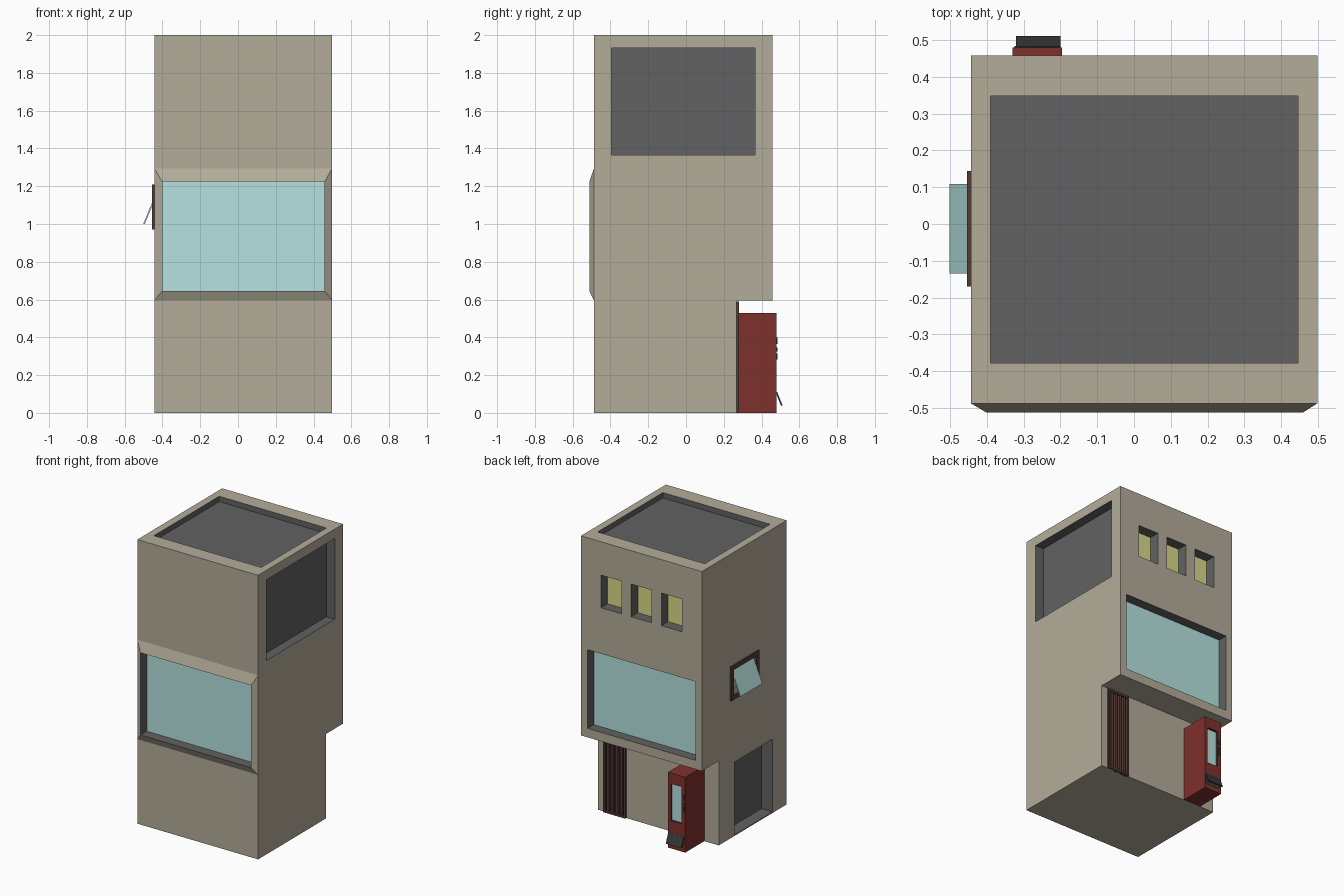
import bpy, bmesh, math
from mathutils import Vector

if "Cube" in bpy.data.objects:
    bpy.data.objects.remove(bpy.data.objects["Cube"])


def material(name, r, g, b):
    m = bpy.data.materials.new(name)
    m.diffuse_color = (*[(c / 255) ** 2.2 for c in (r, g, b)], 1)
    m.use_nodes = True
    m.node_tree.nodes["Principled BSDF"].inputs["Base Color"].default_value = m.diffuse_color
    return m


WALL = material("wall", 178, 171, 152)
GREY = material("dark_grey", 98, 98, 98)
GLASS = material("glass", 180, 225, 222)
YELLOW = material("lit_glass", 215, 216, 135)
RED = material("red_paint", 126, 52, 48)
BROWN = material("brown_metal", 84, 62, 57)
DARK = material("dark_metal", 58, 60, 60)


def box(name, xs, ys, zs, mat, rot=(0, 0, 0)):
    """Box from three (min, max) ranges, optionally turned about its centre."""
    lo, hi = Vector((xs[0], ys[0], zs[0])), Vector((xs[1], ys[1], zs[1]))
    bm = bmesh.new()
    bmesh.ops.create_cube(bm, size=1)
    bmesh.ops.scale(bm, vec=hi - lo, verts=bm.verts)
    me = bpy.data.meshes.new(name)
    bm.to_mesh(me)
    bm.free()
    me.materials.append(mat)
    ob = bpy.data.objects.new(name, me)
    ob.location = (lo + hi) / 2
    ob.rotation_euler = rot
    bpy.context.collection.objects.link(ob)
    return ob


def cut(target, xs, ys, zs, mat=GREY):
    """Carve a box-shaped recess whose walls take the given material."""
    cutter = box("cutter", xs, ys, zs, mat)
    cutter.hide_render = True
    mod = target.modifiers.new("recess", 'BOOLEAN')
    mod.operation, mod.object, mod.solver = 'DIFFERENCE', cutter, 'EXACT'
    mod.material_mode = 'TRANSFER'
    bpy.context.view_layer.update()
    bpy.context.view_layer.objects.active = target
    bpy.ops.object.modifier_apply(modifier=mod.name)
    bpy.data.objects.remove(cutter)


def grow(r, d=0.004):
    return (r[0] - d, r[1] + d)


X0, X1, Y0, Y1 = -0.443, 0.498, -0.487, 0.457
STEP = 0.595          # underside of the overhanging upper floors
LOW_Y = 0.268         # back wall of the ground floor

# main volumes
lower = box("ground_floor", (X0, X1), (Y0, LOW_Y), (0, STEP), WALL)
upper = box("upper_floors", (X0, X1), (Y0, Y1), (STEP, 2), WALL)

# roof well and side balcony recess
cut(upper, (-0.39, 0.445), (-0.378, 0.348), (1.962, 2.1))
cut(upper, (X1 - 0.066, 0.6), (-0.395, 0.366), (1.365, 1.933))

# front window with its projecting bevelled surround
fx, fz = (-0.401, 0.459), (0.645, 1.224)
cut(upper, fx, (-0.6, -0.43), fz)
box("front_window_glass", grow(fx), (-0.442, -0.425), grow(fz), GLASS)


def rect(xs, zs, y):
    return [(xs[0], y, zs[0]), (xs[1], y, zs[0]), (xs[1], y, zs[1]), (xs[0], y, zs[1])]


bm = bmesh.new()
loops = [[bm.verts.new(p) for p in r] for r in (
    rect((X0, X1), (STEP, 1.295), Y0), rect(fx, fz, -0.512), rect(fx, fz, Y0))]
for k in range(2):
    for i in range(4):
        j = (i + 1) % 4
        f = bm.faces.new((loops[k][i], loops[k][j], loops[k + 1][j], loops[k + 1][i]))
        f.material_index = k
me = bpy.data.meshes.new("front_window_surround")
bm.to_mesh(me)
bm.free()
me.materials.append(WALL)
me.materials.append(GREY)
bpy.context.collection.objects.link(bpy.data.objects.new("front_window_surround", me))

# back windows: one wide, three small lit ones above
bx, bz = (-0.394, 0.447), (0.658, 1.212)
cut(upper, bx, (0.375, 0.6), bz)
box("back_window_glass", grow(bx), (0.37, 0.387), grow(bz), GLASS)
for i in range(3):
    c = 0.263 - 0.236 * i
    sx, sz = (c - 0.08, c + 0.08), (1.535, 1.765)
    cut(upper, sx, (0.373, 0.6), sz)
    box(f"small_window_glass_{i + 1}", grow(sx), (0.368, 0.383), grow(sz), YELLOW)

# left window: frame, lit room behind, tilted pane
wy, wz = (-0.138, 0.112), (1.0, 1.18)
cut(upper, (-0.6, -0.37), wy, wz)
box("left_window_room", (-0.382, -0.365), grow(wy), grow(wz), YELLOW)
frame = box("left_window_frame", (-0.454, X0 + 0.004), (-0.17, 0.144), (0.97, 1.21), BROWN)
cut(frame, (-0.6, -0.3), wy, wz, BROWN)
box("left_window_pane", (-0.465, -0.457), (-0.134, 0.108), (0.993, 1.183), GLASS,
    (0, math.atan2(0.073, 0.175), 0))

# side doorway
cut(lower, (-0.6, X0 + 0.086), (-0.33, 0.093), (0.008, 0.52))

# slatted back door
dx = (0.276, 0.45)
door = box("back_door_frame", dx, (LOW_Y - 0.012, LOW_Y + 0.012), (0, 0.59), BROWN)
cut(lower, (dx[0] + 0.014, dx[1] - 0.014), (LOW_Y - 0.04, 0.4), (0.015, 0.575), DARK)
cut(door, (dx[0] + 0.014, dx[1] - 0.014), (0.1, 0.5), (0.015, 0.575), BROWN)
for i in range(4):
    x = dx[0] + 0.174 * (i + 1) / 5
    box(f"back_door_bar_{i + 1}", (x - 0.009, x + 0.009), (LOW_Y - 0.01, LOW_Y + 0.008),
        (0.01, 0.58), BROWN)

# vending machine: body, display, buttons, flap
FY = 0.48
machine = box("vending_machine", (-0.33, -0.195), (LOW_Y, FY), (0, 0.53), RED)
vx, vz = (-0.302, -0.218), (0.195, 0.455)
cut(machine, vx, (FY - 0.02, 0.6), vz, DARK)
box("vending_display", grow(vx), (FY - 0.03, FY - 0.015), grow(vz), GLASS)
for i, z in enumerate(((0.365, 0.4), (0.325, 0.345), (0.282, 0.315))):
    box(f"vending_button_{i + 1}", (-0.324, -0.31), (FY - 0.005, FY + 0.004), z, DARK)
cut(machine, (-0.314, -0.206), (FY - 0.04, 0.6), (0.035, 0.105), DARK)
box("vending_flap", (-0.32, -0.2), (0.489, 0.497), (0.036, 0.112), DARK,
    (math.atan2(0.028, 0.07), 0, 0))
